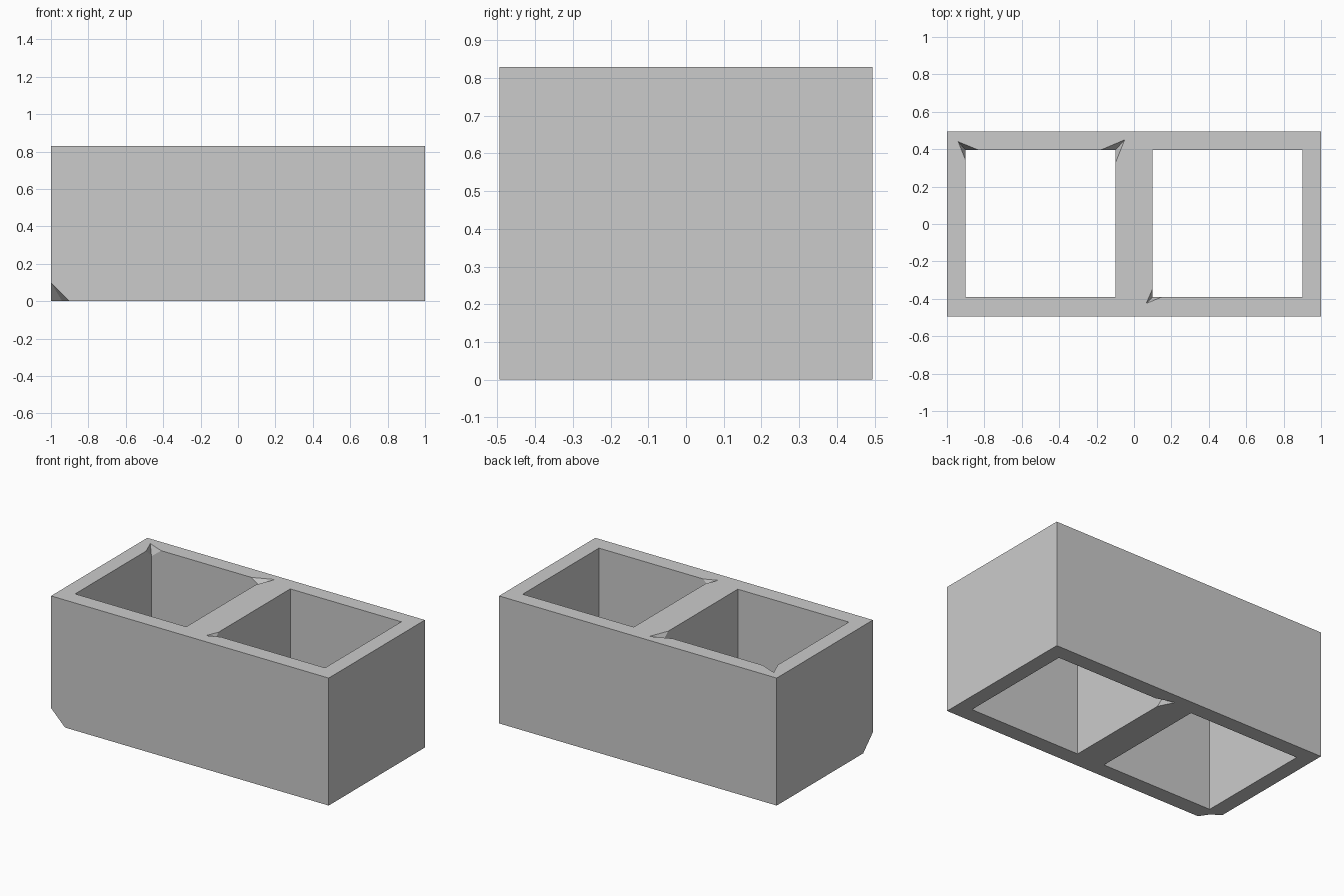
import bpy
import bmesh
from mathutils import Vector

default = bpy.data.objects.get("Cube")
if default:
    bpy.data.objects.remove(default, do_unlink=True)

HEIGHT = 0.83
FRONT, BACK = -0.495, 0.495
INNER_FRONT, INNER_BACK = -0.39, 0.395

concrete = bpy.data.materials.new("concrete_grey")
concrete.use_nodes = True
colour = (0.6, 0.6, 0.6, 1.0)
concrete.diffuse_color = colour
concrete.node_tree.nodes["Principled BSDF"].inputs["Base Color"].default_value = colour

bm = bmesh.new()
cache = {}


def vert(p):
    key = tuple(round(c, 4) for c in p)
    if key not in cache:
        cache[key] = bm.verts.new(p)
    return cache[key]


def face(points):
    bm.faces.new([vert(p) for p in points])


def rectangle(x0, x1, y0, y1):
    return [(x0, y0), (x1, y0), (x1, y1), (x0, y1)]


def rim_corner(corners, i, z, chip):
    """Points of one rim corner: wall start, cap path and wall end."""
    c = Vector((*corners[i], z))
    if not chip:
        return [c], [c], [c]
    before, after, depth, apex = chip
    to_prev = (Vector((*corners[i - 1], z)) - c).normalized()
    to_next = (Vector((*corners[(i + 1) % 4], z)) - c).normalized()
    low = c + Vector((0, 0, depth if z == 0 else -depth))
    enter, leave = c + to_prev * before, c + to_next * after
    tip = Vector((*apex, z))
    # Two broken facets meeting along the chipped corner
    face([enter, tip, low])
    face([tip, leave, low])
    return [low, leave], [enter, tip, leave], [enter, low]


def shell(corners, chips, caps):
    """Four upright walls, with chips keyed by (corner, is_top)."""
    rims = []
    for top, z in enumerate((0, HEIGHT)):
        rim = [rim_corner(corners, i, z, chips.get((i, top))) for i in range(4)]
        caps[top].append([p for r in rim for p in r[1]])
        rims.append(rim)
    for i in range(4):
        j = (i + 1) % 4
        lower = rims[0][i][0] + rims[0][j][2]
        upper = rims[1][i][0] + rims[1][j][2]
        face(lower + upper[::-1])


# Chip values: length before corner, length after, depth, tip position
caps = ([], [])
shell(rectangle(-1, 1, FRONT, BACK),
      {(0, 0): (0.1, 0.1, 0.1, (-0.94, -0.435))}, caps)
shell(rectangle(-0.9, -0.1, INNER_FRONT, INNER_BACK),
      {(3, 1): (0.07, 0.055, 0.055, (-0.94, 0.44)),
       (2, 1): (0.07, 0.08, 0.055, (-0.05, 0.45))}, caps)
shell(rectangle(0.1, 0.9, INNER_FRONT, INNER_BACK),
      {(0, 1): (0.045, 0.05, 0.05, (0.065, -0.425)),
       (3, 0): (0.07, 0.065, 0.05, (0.05, 0.43))}, caps)

# Top and bottom faces around the two openings
for loops in caps:
    edges = []
    for loop in loops:
        vs = [vert(p) for p in loop]
        for a, b in zip(vs, vs[1:] + vs[:1]):
            edges.append(bm.edges.get((a, b)) or bm.edges.new((a, b)))
    bmesh.ops.triangle_fill(bm, edges=edges, use_beauty=True)

bmesh.ops.recalc_face_normals(bm, faces=bm.faces[:])
mesh = bpy.data.meshes.new("hollow_block")
bm.to_mesh(mesh)
bm.free()
mesh.materials.append(concrete)
block = bpy.data.objects.new("hollow_block", mesh)
bpy.context.collection.objects.link(block)
